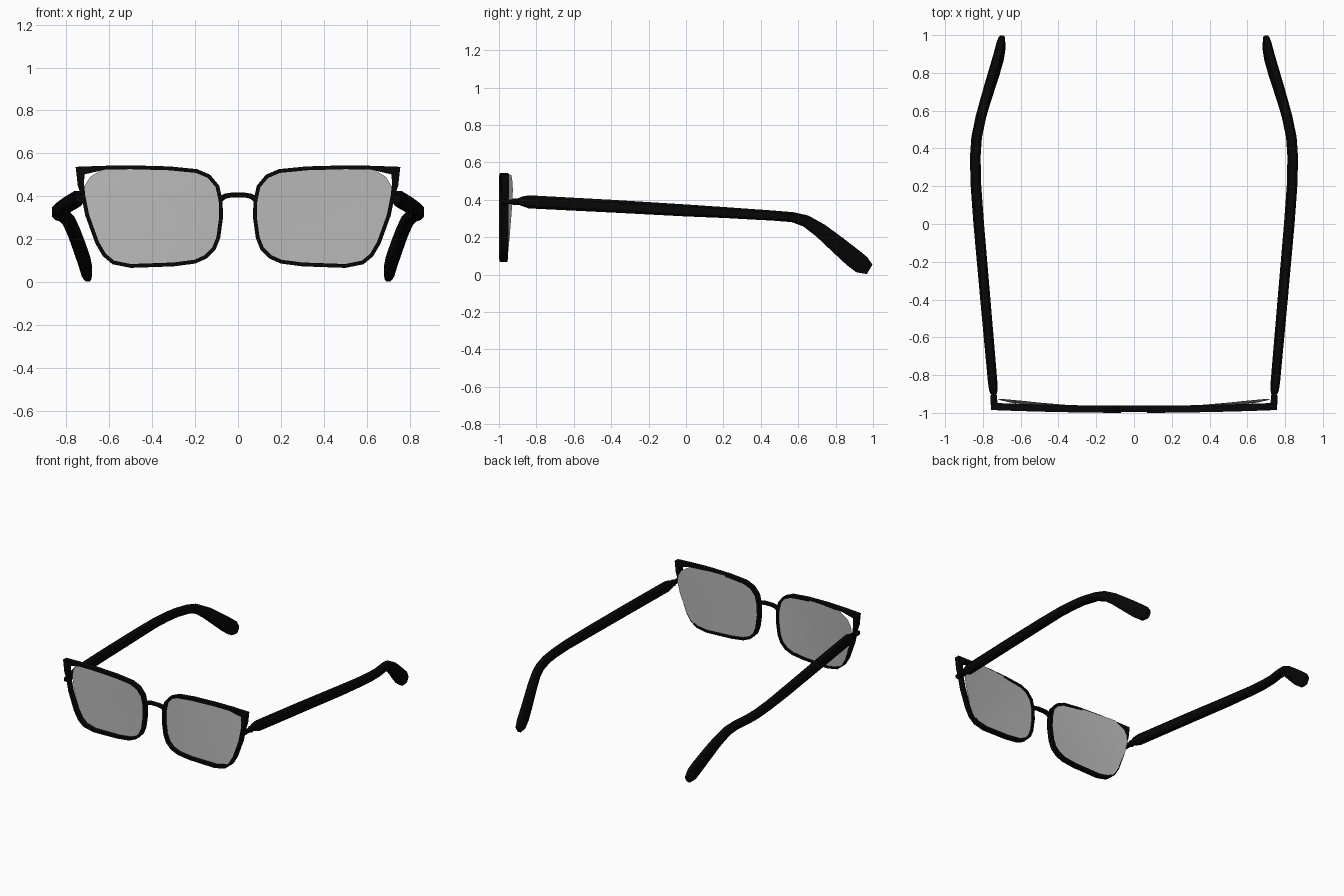
import bpy, bmesh, math
from mathutils import Vector

if "Cube" in bpy.data.objects:
    bpy.data.objects.remove(bpy.data.objects["Cube"])


def material(name, color):
    m = bpy.data.materials.new(name)
    m.diffuse_color = color
    m.use_nodes = True
    m.node_tree.nodes["Principled BSDF"].inputs["Base Color"].default_value = m.diffuse_color
    return m


BLACK = material("black_plastic", (0.002, 0.002, 0.002, 1))
GLASS = material("tinted_glass", (0.48, 0.48, 0.48, 0.4))


def finish(bm, name, mat, mirror=True, smooth=True):
    bmesh.ops.recalc_face_normals(bm, faces=bm.faces)
    me = bpy.data.meshes.new(name)
    bm.to_mesh(me)
    bm.free()
    me.materials.append(mat)
    ob = bpy.data.objects.new(name, me)
    bpy.context.collection.objects.link(ob)
    if mirror:
        ob.modifiers.new("mirror", "MIRROR").use_mirror_merge = False
    if smooth:
        bpy.ops.object.select_all(action="DESELECT")
        ob.select_set(True)
        bpy.context.view_layer.objects.active = ob
        bpy.ops.object.shade_smooth_by_angle(angle=math.radians(35))
    return ob


def bridge_rings(bm, rings, closed=False):
    for a, b in zip(rings, rings[1:] + (rings[:1] if closed else [])):
        for i in range(len(a)):
            j = (i + 1) % len(a)
            bm.faces.new((a[i], a[j], b[j], b[i]))


def beam(name, path, side, mirror=True):
    """Chamfered bar through (x, y, z, half width along side, half height)."""
    c = .62
    section = [(1, c), (c, 1), (-c, 1), (-1, c), (-1, -c), (-c, -1), (c, -1), (1, -c)]
    bm = bmesh.new()
    side = Vector(side)
    pts = [Vector(p[:3]) for p in path]
    rings = []
    for i, (p, spec) in enumerate(zip(pts, path)):
        t = pts[min(i + 1, len(pts) - 1)] - pts[max(i - 1, 0)]
        up = side.cross(t).normalized()
        rings.append([bm.verts.new(p + side * a * spec[3] + up * b * spec[4]) for a, b in section])
    bridge_rings(bm, rings)
    bm.faces.new(rings[0])
    bm.faces.new(rings[-1])
    return finish(bm, name, BLACK, mirror)


# Rim outline (x, z), starting at the pointed upper outer corner
outer = [Vector(p) for p in [
    (.757, .537), (.747, .45), (.73, .40), (.712, .31), (.665, .18), (.63, .12), (.585, .083),
    (.5, .066), (.3, .073), (.2, .086), (.145, .11), (.105, .15), (.083, .205), (.07, .30),
    (.072, .38), (.088, .45), (.13, .50), (.19, .526), (.32, .539), (.5, .544), (.62, .542)]]
n = len(outer)
width = [.054, .03] + [.018] * (n - 2)
inner = []
for i, p in enumerate(outer):
    t = (outer[(i + 1) % n] - p).normalized() + (p - outer[i - 1]).normalized()
    inner.append(p + Vector((t.y, -t.x)).normalized() * width[i])

bm = bmesh.new()
rings = []
for o, q in zip(outer, inner):
    fo, fq = (-1 + .015 * (v.x / .75) ** 2 for v in (o, q))
    rings.append([bm.verts.new(c) for c in (
        (o.x, fo, o.y), (o.x, fo + .038, o.y), (q.x, fq + .038, q.y), (q.x, fq, q.y))])
bridge_rings(bm, rings, closed=True)
finish(bm, "rim", BLACK)

# Lens: faceted curved sheet that leaves the rim's corner open
edge = [(o + q) / 2 for o, q in zip(outer, inner)]
edge[0], edge[1] = Vector((.69, .49)), Vector((.714, .45))
mid = Vector((.40, .30))


def lens_point(p):
    u = (p.x - .09) / .62
    return (p.x, -.973 + .028 * u * u + .022 * u * (p.y - .07) / .45, p.y)


bm = bmesh.new()
rings = [[bm.verts.new(lens_point(mid + (p - mid) * s)) for p in edge] for s in (1, .7, .35)]
bridge_rings(bm, rings)
center = bm.verts.new(lens_point(mid))
for i in range(n):
    bm.faces.new((rings[-1][i], rings[-1][(i + 1) % n], center))
finish(bm, "lens", GLASS, smooth=False)

# Nose bridge
beam("nose_bridge", [
    (-.085, -.979, .385, .017, .014), (-.06, -.979, .40, .017, .012), (-.03, -.979, .406, .017, .011),
    (.03, -.979, .406, .017, .011), (.06, -.979, .40, .017, .012), (.085, -.979, .385, .017, .014)],
    (0, 1, 0), mirror=False)

# Hinge arm and knuckle
beam("hinge_arm", [(.738, -.978, .39, .018, .016), (.741, -.95, .39, .018, .012),
                   (.743, -.905, .39, .017, .012)], (1, 0, 0))
bm = bmesh.new()
bmesh.ops.create_cone(bm, cap_ends=True, segments=12, radius1=.016, radius2=.016, depth=.036)
bmesh.ops.translate(bm, verts=bm.verts, vec=(.743, -.912, .39))
finish(bm, "hinge_knuckle", BLACK)

# Temple with drooping ear tip
beam("temple", [
    (.743, -.90, .391, .017, .016), (.745, -.875, .392, .023, .026), (.748, -.84, .389, .025, .035),
    (.787, -.40, .366, .027, .034), (.822, 0, .343, .028, .032), (.838, .22, .331, .028, .029),
    (.84, .36, .322, .028, .028), (.833, .46, .316, .028, .027), (.81, .57, .307, .028, .027),
    (.79, .64, .287, .027, .032), (.766, .72, .235, .027, .039), (.738, .81, .160, .027, .046),
    (.715, .89, .092, .026, .051), (.705, .94, .053, .024, .050), (.70, .982, .028, .016, .029)],
    (1, 0, 0))
